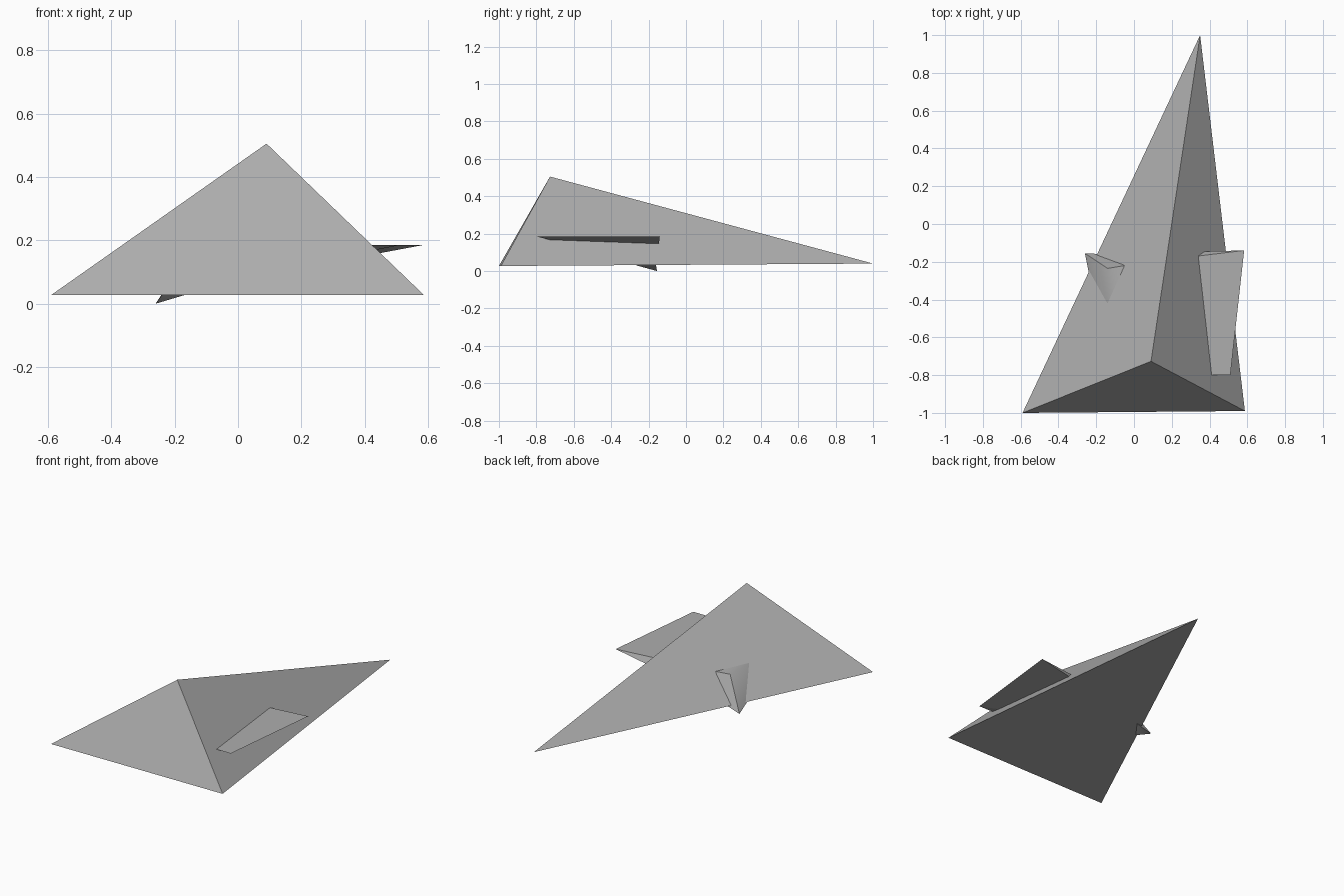
import bpy, bmesh, math

cube = bpy.data.objects.get("Cube")
if cube:
    bpy.data.objects.remove(cube, do_unlink=True)

GREY = (0.42, 0.42, 0.42, 1)
mat = bpy.data.materials.new("plain grey")
mat.use_nodes = True
mat.diffuse_color = GREY
bsdf = next(n for n in mat.node_tree.nodes if n.type == "BSDF_PRINCIPLED")
bsdf.inputs["Base Color"].default_value = GREY


def solid(name, points, faces, smooth_angle=None):
    """Closed faceted solid from a few corner points."""
    bm = bmesh.new()
    verts = [bm.verts.new(p) for p in points]
    for f in faces:
        bm.faces.new([verts[i] for i in f])
    bmesh.ops.recalc_face_normals(bm, faces=bm.faces)
    mesh = bpy.data.meshes.new(name)
    bm.to_mesh(mesh)
    bm.free()
    mesh.materials.append(mat)
    obj = bpy.data.objects.new(name, mesh)
    bpy.context.collection.objects.link(obj)
    if smooth_angle:
        bpy.ops.object.select_all(action="DESELECT")
        obj.select_set(True)
        bpy.context.view_layer.objects.active = obj
        bpy.ops.object.shade_smooth_by_angle(angle=math.radians(smooth_angle))
    return obj


# Main body: leaning tetrahedron with a long tail
solid("body",
      [(-0.59, -1, 0.027), (0.587, -0.99, 0.027), (0.35, 1, 0.04), (0.09, -0.727, 0.505)],
      [(0, 1, 2), (0, 1, 3), (1, 2, 3), (2, 0, 3)])

# Long flat fin: level top, underside tapering into the body
TOP = 0.185
solid("left_fin",
      [(0.335, -0.17, TOP), (0.583, -0.14, TOP), (0.51, -0.8, TOP), (0.41, -0.8, TOP),
       (0.37, -0.145, 0.145), (0.42, -0.73, 0.167)],
      [(0, 1, 2, 3), (0, 4, 1), (1, 4, 5, 2), (2, 5, 3), (0, 3, 5, 4)])

# Small fin: level top, pointed tip dropping below the body
solid("right_fin",
      [(-0.05, -0.22, TOP), (-0.14, -0.235, TOP), (-0.14, -0.42, TOP),
       (-0.26, -0.155, 0), (-0.16, -0.16, 0.03), (-0.238, -0.265, 0.03)],
      [(0, 1, 2), (0, 4, 3, 1), (1, 3, 5, 2), (3, 4, 5), (0, 2, 5, 4)],
      smooth_angle=60)
